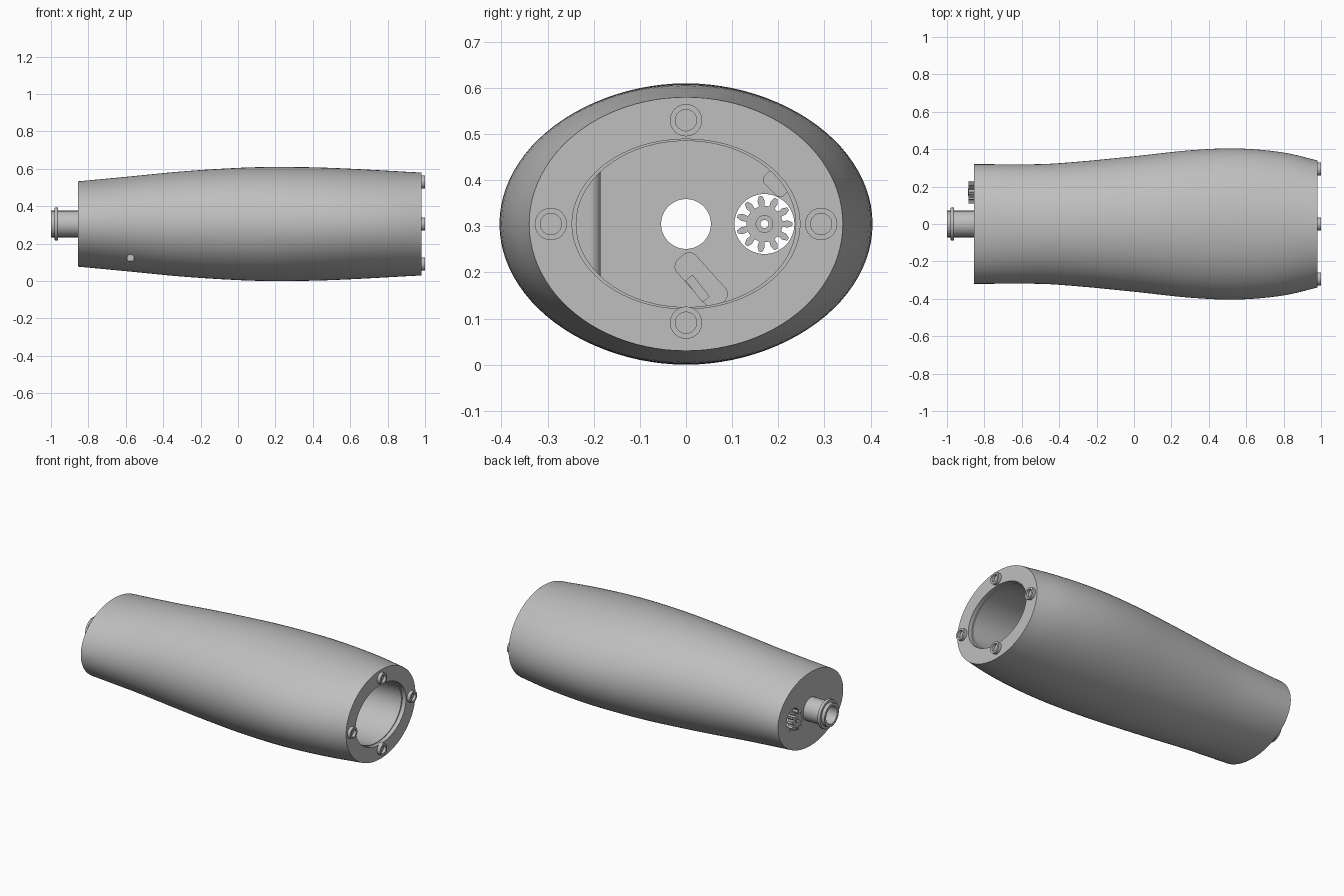
import bpy, bmesh, math
from mathutils import Matrix, Vector

cube = bpy.data.objects.get("Cube")
if cube:
    bpy.data.objects.remove(cube, do_unlink=True)

CZ = 0.305          # height of the long axis
FLOOR = -0.40       # inner floor of the cavity

grey = bpy.data.materials.new("plain grey")
grey.use_nodes = True
COL = (0.52, 0.52, 0.52, 1)
grey.diffuse_color = COL
grey.node_tree.nodes["Principled BSDF"].inputs["Base Color"].default_value = COL


def finish(name, bm):
    bmesh.ops.recalc_face_normals(bm, faces=bm.faces)
    me = bpy.data.meshes.new(name)
    bm.to_mesh(me)
    bm.free()
    me.materials.append(grey)
    ob = bpy.data.objects.new(name, me)
    bpy.context.collection.objects.link(ob)
    return ob


def smooth(ob):
    bpy.ops.object.select_all(action='DESELECT')
    ob.select_set(True)
    bpy.context.view_layer.objects.active = ob
    bpy.ops.object.shade_smooth_by_angle(angle=math.radians(30))


def bridge(bm, a, b):
    for i in range(len(a)):
        j = (i + 1) % len(a)
        bm.faces.new((a[i], a[j], b[j], b[i]))


def loft(name, stations, centre=(0, CZ), n=48, ring=False):
    """Elliptical sections (x, ry, rz) along x; ring closes the profile on itself."""
    bm = bmesh.new()
    loops = []
    for x, ry, rz in stations:
        loops.append([bm.verts.new((x, centre[0] + ry * math.cos(2 * math.pi * i / n),
                                    centre[1] + rz * math.sin(2 * math.pi * i / n)))
                      for i in range(n)])
    for a, b in zip(loops, loops[1:]):
        bridge(bm, a, b)
    if ring:
        bridge(bm, loops[-1], loops[0])
    else:
        bm.faces.new(loops[0])
        bm.faces.new(loops[-1])
    return finish(name, bm)


def curve(points, x):
    """Smooth interpolation through (x, value) points."""
    k = max(i for i in range(len(points) - 1) if points[i][0] <= x + 1e-6)
    def slope(i):
        a, b = points[max(i - 1, 0)], points[min(i + 1, len(points) - 1)]
        return (b[1] - a[1]) / (b[0] - a[0])
    (x0, y0), (x1, y1) = points[k], points[k + 1]
    h = x1 - x0
    t = (x - x0) / h
    return ((2*t**3 - 3*t**2 + 1) * y0 + (t**3 - 2*t**2 + t) * h * slope(k)
            + (3*t**2 - 2*t**3) * y1 + (t**3 - t**2) * h * slope(k + 1))


def cut(target, cutter):
    mod = target.modifiers.new("cut", 'BOOLEAN')
    mod.operation = 'DIFFERENCE'
    mod.solver = 'EXACT'
    mod.object = cutter
    bpy.context.view_layer.objects.active = target
    bpy.ops.object.modifier_apply(modifier=mod.name)
    bpy.data.objects.remove(cutter, do_unlink=True)


def block(name, centre, size, angle=0, bevel=0):
    """Box turned about x by angle, optionally rounded along its x-directed edges."""
    bm = bmesh.new()
    bmesh.ops.create_cube(bm, size=1)
    bmesh.ops.scale(bm, vec=size, verts=bm.verts)
    if bevel:
        edges = [e for e in bm.edges if abs((e.verts[0].co - e.verts[1].co).x) > 1e-5]
        bmesh.ops.bevel(bm, geom=edges, offset=bevel, segments=5, profile=0.5, affect='EDGES')
    bmesh.ops.rotate(bm, verts=bm.verts, matrix=Matrix.Rotation(angle, 3, 'X'))
    bmesh.ops.translate(bm, verts=bm.verts, vec=Vector(centre))
    return finish(name, bm)


# Hollow oval housing: outer skin, open end, shallow lip, deep cavity
WIDTH = [(-.855, .32), (-.5, .32), (-.3, .333), (0, .362), (.3, .394), (.55, .404), (.8, .382), (.98, .34)]
HEIGHT = [(-.855, .228), (-.6, .252), (-.3, .281), (0, .30), (.2, .305), (.5, .30), (.98, .275)]
STEPS = 36
stations = []
for s in range(STEPS + 1):
    x = -.855 + 1.835 * s / STEPS
    stations.append((x, curve(WIDTH, x), curve(HEIGHT, x)))
stations += [(.98, .247, .184), (.955, .247, .184), (.955, .238, .18), (FLOOR, .238, .18)]
housing = loft("housing", stations, n=96)

# Shaft bore, gear bore and side screw recess
cut(housing, loft("bore_cutter", [(-1, .054, .054), (0, .054, .054)]))
cut(housing, loft("gear_bore_cutter", [(-1, .065, .065), (0, .065, .065)], (.17, CZ)))
bm = bmesh.new()
bmesh.ops.create_cone(bm, cap_ends=True, segments=24, radius1=.019, radius2=.019, depth=.2,
                      matrix=Matrix.Translation((-.575, -.3, .122)) @ Matrix.Rotation(math.pi / 2, 4, 'X'))
cut(housing, finish("screw_cutter", bm))
smooth(housing)

# Hollow spout with a collar near its end
smooth(loft("spout", [(-.84, .054, .054), (-.84, .071, .071), (-.962, .071, .071), (-.962, .086, .086),
                      (-.967, .089, .089), (-.975, .089, .089), (-.98, .086, .086), (-.98, .071, .071),
                      (-1, .071, .071), (-1, .054, .054)], ring=True))

# Four mounting bosses with recessed centres on the open end
for label, y, z in (("left", .293, CZ), ("right", -.293, CZ), ("top", 0, .53), ("bottom", 0, .091)):
    smooth(loft("boss_" + label, [(.97, .035, .035), (1, .035, .035), (1, .023, .023), (.983, .023, .023)],
                (y, z), 32))

# Small gear with leaf-shaped teeth and a bored hub
TEETH = 11
TOOTH = [(-.14, .040), (-.27, .051), (-.1, .061), (.1, .061), (.27, .051), (.14, .040)]
bm = bmesh.new()
loops = []
for x, inner in ((-.885, False), (-.85, False), (-.85, True), (-.885, True)):
    loop = []
    for t in range(TEETH):
        for off, r in TOOTH:
            a = 2 * math.pi * (t + off) / TEETH
            r = .009 if inner else r
            loop.append(bm.verts.new((x, .17 + r * math.cos(a), CZ + r * math.sin(a))))
    loops.append(loop)
for i in range(4):
    bridge(bm, loops[i], loops[(i + 1) % 4])
smooth(finish("gear", bm))
smooth(loft("gear_hub", [(-.888, .009, .009), (-.888, .019, .019), (-.84, .019, .019), (-.84, .009, .009)],
            (.17, CZ), 32, True))

# Ledge with a rounded edge along one side of the cavity floor
bm = bmesh.new()
outline = [(FLOOR - .02, -.255), (FLOOR - .02, -.185)]
outline += [(FLOOR + .04 + .025 * math.sin(a), -.21 + .025 * math.cos(a))
            for a in (math.pi / 2 * i / 8 for i in range(9))] + [(FLOOR + .065, -.255)]
loops = [[bm.verts.new((x, y, z)) for x, y in outline] for z in (.19, .42)]
bridge(bm, *loops)
for loop in loops:
    bm.faces.new(loop)
smooth(finish("floor_ledge", bm))

# Guides and clip standing on the cavity floor
smooth(block("floor_guide", (FLOOR + .01, .033, .183), (.04, .135, .056), math.radians(-48), .02))
smooth(block("guide_key", (FLOOR + .025, .025, .165), (.03, .06, .02), math.radians(-52)))
smooth(block("floor_clip", (FLOOR + .01, .195, .392), (.04, .06, .035), math.radians(-45), .012))
